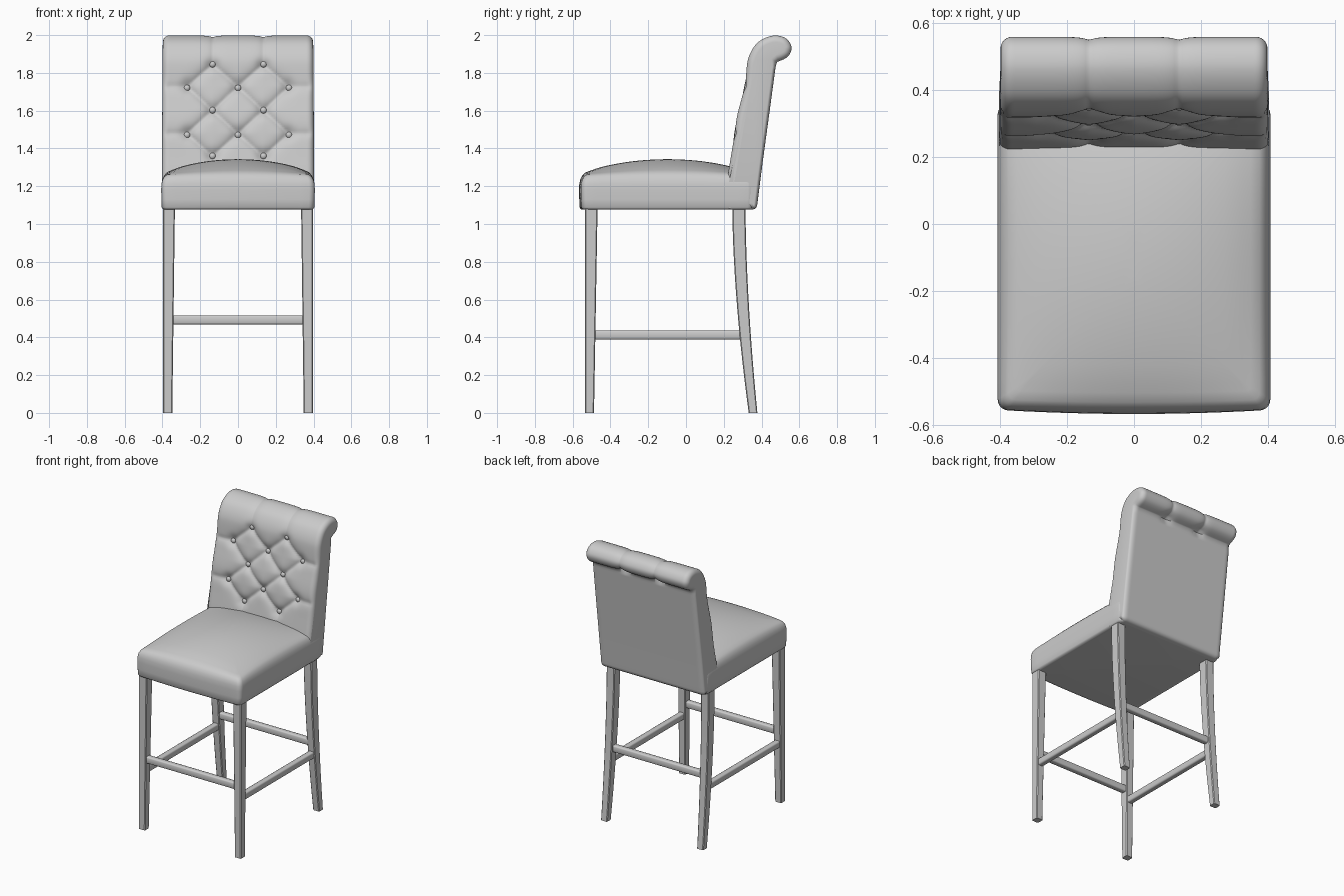
import bpy, bmesh, math
from mathutils import Vector

if "Cube" in bpy.data.objects:
    bpy.data.objects.remove(bpy.data.objects["Cube"])

grey = bpy.data.materials.new("warm_grey")
grey.diffuse_color = (0.6, 0.6, 0.6, 1)
grey.use_nodes = True
grey.node_tree.nodes["Principled BSDF"].inputs["Base Color"].default_value = grey.diffuse_color


def finish(name, bm, angle=40):
    bmesh.ops.recalc_face_normals(bm, faces=bm.faces)
    me = bpy.data.meshes.new(name)
    bm.to_mesh(me)
    bm.free()
    me.materials.append(grey)
    ob = bpy.data.objects.new(name, me)
    bpy.context.collection.objects.link(ob)
    bpy.ops.object.select_all(action='DESELECT')
    ob.select_set(True)
    bpy.context.view_layer.objects.active = ob
    bpy.ops.object.shade_smooth_by_angle(angle=math.radians(angle))
    return ob


def loft(rings):
    """Closed rings joined into a tube with capped ends."""
    bm = bmesh.new()
    vs = [[bm.verts.new(p) for p in r] for r in rings]
    n = len(vs[0])
    for a, b in zip(vs, vs[1:]):
        for i in range(n):
            bm.faces.new((a[i], a[(i + 1) % n], b[(i + 1) % n], b[i]))
    bm.faces.new(vs[0])
    bm.faces.new(vs[-1])
    return bm


def smooth_path(pts, step):
    """Catmull-Rom curve through the points."""
    out = []
    p = [pts[0]] + pts + [pts[-1]]
    for a, b, c, d in zip(p, p[1:], p[2:], p[3:]):
        n = max(1, round((c - b).length / step))
        for i in range(n):
            t = i / n
            out.append(0.5 * (2 * b + (c - a) * t + (2 * a - 5 * b + 4 * c - d) * t * t
                              + (3 * b - a - 3 * c + d) * t ** 3))
    return out + [pts[-1]]


# Seat cushion: inset rounded rectangles, domed on top
HX, HY, CY = 0.405, 0.455, -0.098


def seat_ring(inset, z, dome):
    hx, hy = HX - inset, HY - inset
    r = max(0.003, 0.03 - inset * 0.3)
    r = min(r, hx * 0.9)
    ring = []
    corners = [(1, 1, 0), (-1, 1, 90), (-1, -1, 180), (1, -1, 270)]
    for k, (sx, sy, a0) in enumerate(corners):
        for j in range(6):
            a = math.radians(a0 + 18 * j)
            ring.append([sx * (hx - r) + r * math.cos(a), sy * (hy - r) + r * math.sin(a)])
        nx, ny, a1 = corners[(k + 1) % 4]
        a = math.radians(a1)
        end = (nx * (hx - r) + r * math.cos(a), ny * (hy - r) + r * math.sin(a))
        s = ring[-1]
        ring += [[s[0] + (end[0] - s[0]) * i / 16, s[1] + (end[1] - s[1]) * i / 16] for i in range(1, 16)]
    out = []
    for x, y in ring:
        u, v = x / HX, y / HY
        bow = -0.012 * max(0, -v) ** 4 * (1 - u * u)
        lift = dome * max(0, 1 - u * u) ** 0.8 * max(0, 1 - v * v) ** 0.8
        out.append((x, y + CY + bow, z + lift))
    return out


levels = [(0.025, 1.076), (0.008, 1.078), (0.001, 1.088), (0, 1.13), (-0.002, 1.18),
          (0.0, 1.212), (0.005, 1.232), (0.015, 1.248), (0.03, 1.257)]
rings = [seat_ring(d, z, 0) for d, z in levels[:6]]
rings += [seat_ring(d, z, 0.083) for d, z in levels[6:]]
rings += [seat_ring(0.03 + 0.37 * i / 14, 1.257 + 0.003 * min(1, i / 3), 0.083) for i in range(1, 15)]
finish("seat_cushion", loft(rings), 50)

# Tufting layout: buttons, diamond creases and pleats running to the edges
buttons = [(sx * 0.135, z) for z in (1.845, 1.605, 1.36) for sx in (-1, 1)]
buttons += [(x, z) for z in (1.73, 1.48) for x in (-0.27, 0, 0.27)]
creases = [(a, b, 0.020) for a in buttons for b in buttons
           if a[0] < b[0] < a[0] + 0.2 and 0.05 < abs(a[1] - b[1]) < 0.2]
for s in (-1, 1):
    creases.append(((s * 0.135, 1.845), (s * 0.135, 2.2), 0.010))
    creases.append(((s * 0.135, 1.36), (s * 0.135, 1.1), 0.012))
    creases += [((s * 0.27, z), (s * 0.38, z), 0.013) for z in (1.73, 1.48)]


def seg_dist(x, z, a, b):
    p, a, b = Vector((x, z)), Vector(a), Vector(b)
    t = max(0, min(1, (p - a).dot(b - a) / (b - a).length_squared))
    return (p - a - (b - a) * t).length


def tuft(x, z):
    fold = max(d * math.exp(-seg_dist(x, z, a, b) / 0.022) for a, b, d in creases)
    near = min(math.hypot(x - bx, z - bz) for bx, bz in buttons)
    return fold + 0.016 * math.exp(-(near / 0.035) ** 2)


# Backrest: side profile with a rolled top, lofted across the width
front_top = [Vector(p) for p in [
    (0.20, 1.08), (0.215, 1.2), (0.225, 1.28), (0.243, 1.39), (0.266, 1.55), (0.295, 1.67),
    (0.314, 1.76), (0.328, 1.87), (0.365, 1.945), (0.415, 1.983), (0.475, 1.998),
    (0.53, 1.982), (0.558, 1.94), (0.55, 1.90), (0.525, 1.876), (0.482, 1.858)]]
rear = [Vector(p) for p in [(0.474, 1.83), (0.466, 1.77), (0.435, 1.54), (0.405, 1.32),
                            (0.382, 1.14), (0.376, 1.095), (0.368, 1.082), (0.352, 1.076)]]
profile = smooth_path(front_top, 0.011) + smooth_path(rear, 0.03)
N = len(profile)
normals = []
for i in range(N):
    t = (profile[(i + 1) % N] - profile[i - 1]).normalized()
    normals.append(Vector((t.y, -t.x)))        # points into the padding

W, R, COLS = 0.403, 0.035, 96
xs = [-W + R * (1 - math.cos(math.radians(a))) for a in range(0, 90, 15)]
xs = xs + [(-W + R) + 2 * (W - R) * i / COLS for i in range(COLS + 1)] + [-x for x in reversed(xs)]
rings = []
for x in xs:
    e = min(R, W - abs(x))
    round_in = R - math.sqrt(max(0, R * R - (R - e) ** 2))
    ring = []
    for p, n in zip(profile, normals):
        padded = not (p.x > 0.36 and p.y < 1.857)
        d = round_in * (1 if padded else 0.5)
        if padded and p.y > 1.2:
            d += tuft(x, p.y) * min(1, e / R)
        q = p + n * d
        taper = 1 - 0.012 * max(0, (p.y - 1.3) / 0.7)
        ring.append((x * taper, q.x, max(q.y, 1.076)))
    rings.append(ring)
finish("tufted_backrest", loft(rings), 60)

# Upholstery buttons
for bx, bz in buttons:
    i = min(range(N // 2), key=lambda k: abs(profile[k].y - bz))
    q = profile[i] + normals[i] * (tuft(bx, bz) - 0.008)
    bm = bmesh.new()
    bmesh.ops.create_uvsphere(bm, u_segments=14, v_segments=8, radius=0.017)
    bmesh.ops.scale(bm, vec=(1, 0.75, 1), verts=bm.verts)
    bmesh.ops.translate(bm, vec=(bx, q.x, q.y), verts=bm.verts)
    finish("back_button", bm, 60)


# Legs: square sections (z, y front, y rear, inner x), slightly chamfered
def leg(name, side, sections):
    rings = []
    for z, y0, y1, xi in sections:
        x0, x1, c = xi, 0.397, 0.005
        pts = [(x0 + c, y0), (x1 - c, y0), (x1, y0 + c), (x1, y1 - c),
               (x1 - c, y1), (x0 + c, y1), (x0, y1 - c), (x0, y0 + c)]
        rings.append([(side * x, y, z) for x, y in pts])
    finish(name, loft(rings), 30)


# Stretchers: chamfered bars between two points
def bar(name, centre, size):
    bm = bmesh.new()
    bmesh.ops.create_cube(bm, size=1)
    bmesh.ops.scale(bm, vec=size, verts=bm.verts)
    long_axis = max(range(3), key=lambda k: size[k])
    edges = [e for e in bm.edges
             if abs((e.verts[0].co - e.verts[1].co)[long_axis]) > 0.1]
    bmesh.ops.bevel(bm, geom=edges, offset=0.009, segments=2, profile=0.5, affect='EDGES')
    bmesh.ops.translate(bm, vec=centre, verts=bm.verts)
    finish(name, bm, 50)


rear_leg = []
for i in range(13):
    t = i / 12                                  # 0 at the floor, 1 under the seat
    sweep = (1 - t) ** 1.7
    rear_leg.append((1.09 * t, 0.245 + 0.087 * sweep, 0.315 + 0.063 * sweep, 0.348 - 0.014 * t))
for side in (-1, 1):
    leg("front_leg", side, [(0, -0.535, -0.487, 0.348), (1.09, -0.535, -0.468, 0.334)])
    leg("rear_leg", side, rear_leg)
    bar("side_stretcher", (side * 0.370, -0.1, 0.412), (0.04, 0.78, 0.047))
bar("front_stretcher", (0, -0.508, 0.492), (0.70, 0.04, 0.047))
bar("rear_stretcher", (0, 0.302, 0.492), (0.70, 0.04, 0.047))
